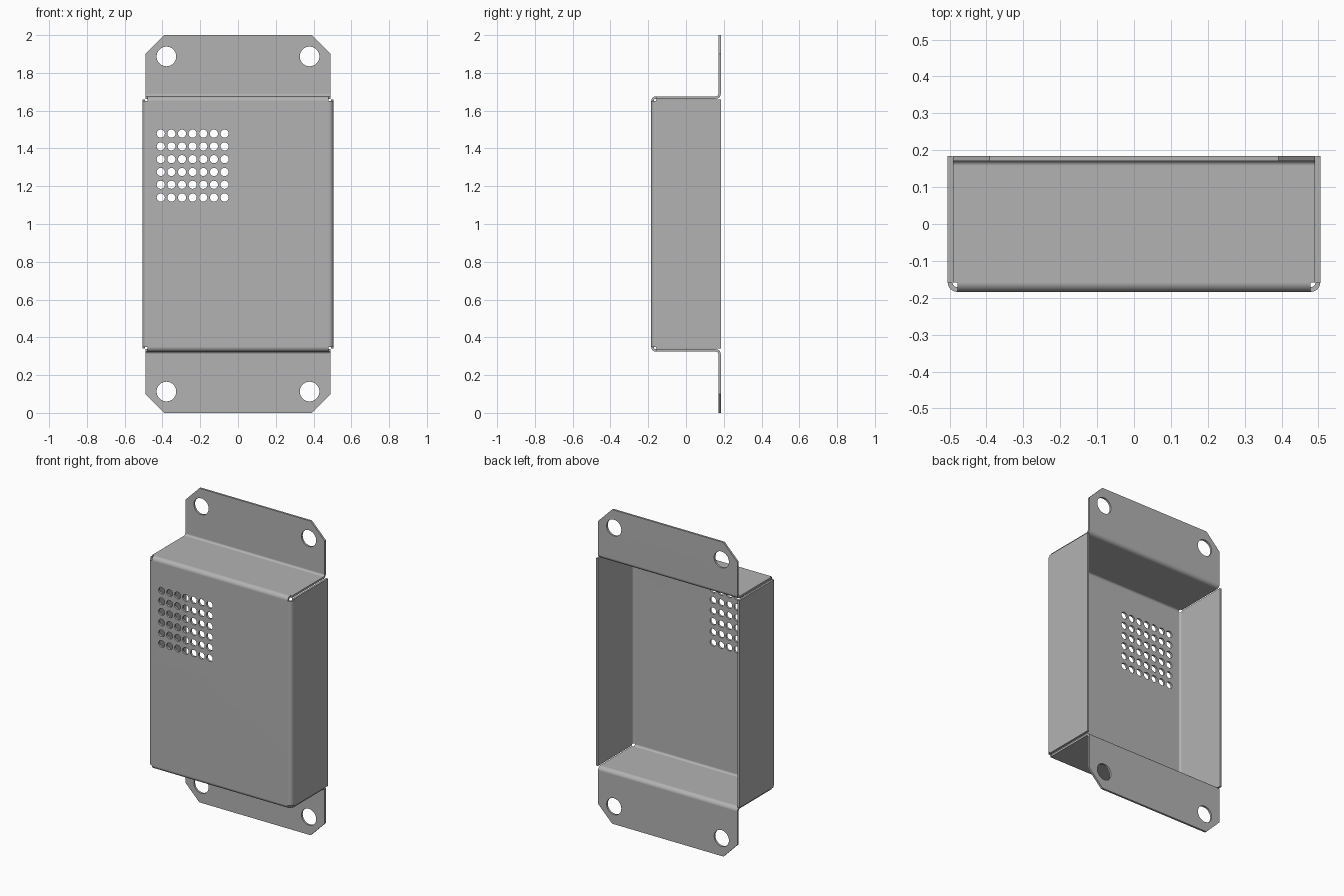
import bpy, bmesh, math
from mathutils import Matrix, Vector

cube = bpy.data.objects.get("Cube")
if cube:
    bpy.data.objects.remove(cube, do_unlink=True)

THICK = 0.013            # sheet thickness
FRONT, BACK = -0.184, 0.184
HALF_W, HALF_H = 0.505, 0.676
BEND = 0.026             # outer bend radius
FLAT_W, FLAT_H = HALF_W - BEND, HALF_H - BEND


def arc(ca, cy, r, start, end, n=8):
    angles = [math.radians(start + (end - start) * i / n) for i in range(n + 1)]
    return [(ca + r * math.cos(t), cy + r * math.sin(t)) for t in angles]


def strip(bm, rows, place):
    """Skin rows of (path point, inner half width, outer half width or None)."""
    made = []
    for (a, y), inner, outer in rows:
        cols = [-outer, -inner, inner, outer] if outer else [None, -inner, inner, None]
        made.append([None if v is None else bm.verts.new(place(a, y, v)) for v in cols])
    for r0, r1 in zip(made, made[1:]):
        for i in range(3):
            quad = [r0[i], r0[i + 1], r1[i + 1], r1[i]]
            if all(quad):
                bm.faces.new(quad)


# Path of a side wall, bent back from the front panel
side = [(p, FLAT_H, None) for p in arc(FLAT_W, FRONT + BEND, BEND, -90, 0)]
side[-1] = (side[-1][0], FLAT_H, 0.66)
side.append(((HALF_W, BACK), FLAT_H, 0.66))

# Path of an end wall with its mounting flange
end_w = 0.491
flange_y = BACK - THICK
r_in = BEND - THICK
end = [(p, FLAT_W, None) for p in arc(FLAT_H, FRONT + BEND, BEND, -90, 0)]
end[-1] = (end[-1][0], FLAT_W, end_w)
end += [(p, FLAT_W, end_w) for p in arc(HALF_H + r_in, flange_y - r_in, r_in, 180, 90)]
end += [((0.9, flange_y), FLAT_W, end_w), ((1.0, flange_y), 0.3, 0.392)]

# Front panel plus four bent walls as one sheet
bm = bmesh.new()
panel = bm.faces.new([bm.verts.new((x * FLAT_W, FRONT, 1 + z * FLAT_H))
                      for x, z in ((-1, -1), (1, -1), (1, 1), (-1, 1))])
for s in (-1, 1):
    strip(bm, side, lambda a, y, v: Vector((s * a, y, 1 + v)))
    strip(bm, end, lambda a, y, v: Vector((v, y, 1 + s * a)))
bmesh.ops.remove_doubles(bm, verts=bm.verts[:], dist=0.0002)
bmesh.ops.recalc_face_normals(bm, faces=bm.faces[:])
bm.normal_update()
largest = max(bm.faces, key=lambda f: f.calc_area())
if largest.normal.y > 0:
    bmesh.ops.reverse_faces(bm, faces=bm.faces[:])
mesh = bpy.data.meshes.new("sheet_metal_cover")
bm.to_mesh(mesh)
bm.free()
cover = bpy.data.objects.new("sheet_metal_cover", mesh)
bpy.context.collection.objects.link(cover)

# Cutter for the vent grid and the mounting holes
bm = bmesh.new()


def drill(x, z, radius, segments):
    m = Matrix.Translation((x, 0, z)) @ Matrix.Rotation(math.pi / 2, 4, 'X')
    bmesh.ops.create_cone(bm, cap_ends=True, segments=segments, radius1=radius,
                          radius2=radius, depth=1, matrix=m)


for col in range(7):
    for row in range(6):
        drill(-0.409 + col * 0.0563, 1.14 + row * 0.0677, 0.0215, 24)
for x in (-0.379, 0.379):
    for z in (0.113, 1.887):
        drill(x, z, 0.052, 40)
cut_mesh = bpy.data.meshes.new("hole_cutter")
bm.to_mesh(cut_mesh)
bm.free()
cutter = bpy.data.objects.new("hole_cutter", cut_mesh)
bpy.context.collection.objects.link(cutter)
cutter.hide_render = True

# Thicken, drill and shade
bpy.ops.object.select_all(action='DESELECT')
cover.select_set(True)
bpy.context.view_layer.objects.active = cover
solid = cover.modifiers.new("thickness", 'SOLIDIFY')
solid.thickness = THICK
solid.offset = -1
solid.use_even_offset = True
holes = cover.modifiers.new("holes", 'BOOLEAN')
holes.operation = 'DIFFERENCE'
holes.solver = 'EXACT'
holes.object = cutter
for name in ("thickness", "holes"):
    bpy.ops.object.modifier_apply(modifier=name)
bpy.data.objects.remove(cutter, do_unlink=True)
bpy.ops.object.shade_smooth_by_angle(angle=math.radians(30))
weighted = cover.modifiers.new("flat_panels", 'WEIGHTED_NORMAL')
weighted.keep_sharp = True

# Plain grey metal
grey = bpy.data.materials.new("grey_metal")
grey.use_nodes = True
colour = (0.45, 0.45, 0.45, 1)
grey.diffuse_color = colour
grey.node_tree.nodes["Principled BSDF"].inputs["Base Color"].default_value = colour
cover.data.materials.clear()
cover.data.materials.append(grey)
